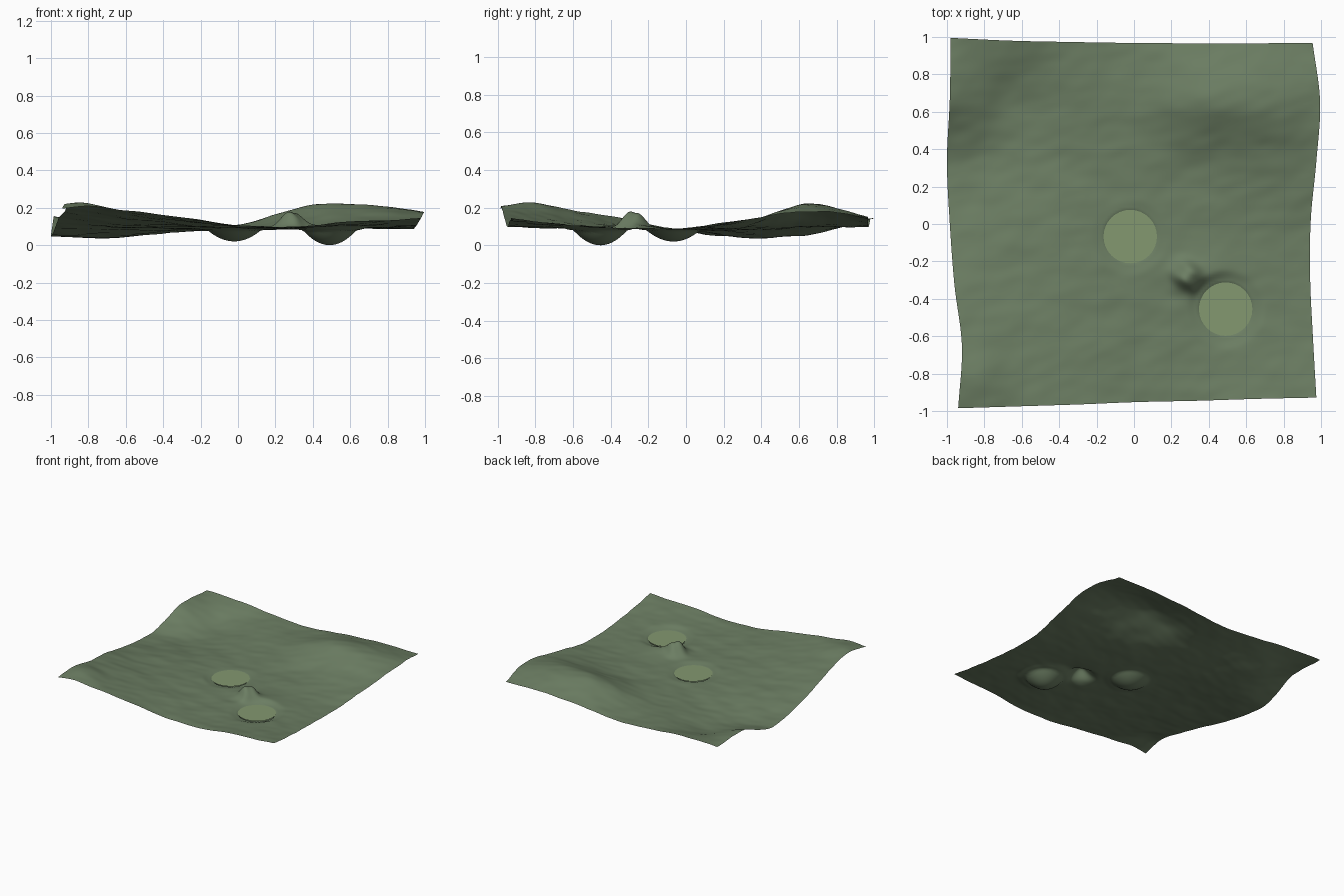
import bpy, bmesh, math
from mathutils import Vector, noise

if "Cube" in bpy.data.objects:
    bpy.data.objects.remove(bpy.data.objects["Cube"])

def material(name, rgb):
    m = bpy.data.materials.new(name)
    m.diffuse_color = (*rgb, 1)
    m.use_nodes = True
    m.node_tree.nodes["Principled BSDF"].inputs["Base Color"].default_value = m.diffuse_color
    return m

GRASS = material("dull green ground", (0.150, 0.209, 0.125))
WATER = material("light green water", (0.227, 0.314, 0.162))

# Coarse ground heights, rows from back to front, columns from left to right
HEIGHTS = [
    [.14, .14, .11, .10, .13, .15, .15],
    [.15, .06, .09, .11, .19, .215, .18],
    [.05, .04, .07, .085, .10, .13, .14],
    [.075, .08, .085, .085, .085, .09, .095],
    [.14, .11, .10, .09, .09, .09, .09],
    [.19, .15, .12, .095, .09, .10, .11],
    [.18, .18, .15, .105, .10, .13, .14]]
# Wavy outline of the sheet
LEFT = [-.98, -.985, -1, -.985, -.96, -.92, -.94]
RIGHT = [.955, .995, .975, .945, .942, .957, .975]
BACK = [.995, .98, .973, .968, .966, .966, .968]
FRONT = [-.985, -.975, -.965, -.952, -.945, -.935, -.928]

POND_Z, POND_R = .08, .143
PONDS = [(-.02, -.067, .06), (.49, -.455, .08)]   # x, y, depth

def spline(vals, t):
    """Smooth curve through evenly spaced values, t from 0 to 1."""
    n = len(vals) - 1
    f = min(max(t, 0), 1) * n
    i = min(int(f), n - 1)
    u = f - i
    p1, p2 = vals[i], vals[i + 1]
    p0 = vals[i - 1] if i else 2 * p1 - p2
    p3 = vals[i + 2] if i + 2 <= n else 2 * p2 - p1
    return p1 + .5 * u * (p2 - p0 + u * (2*p0 - 5*p1 + 4*p2 - p3 + u * (3*(p1 - p2) + p3 - p0)))

def smooth(t):
    t = min(max(t, 0), 1)
    return t * t * (3 - 2 * t)

def gauss(x, y, cx, cy, s):
    return math.exp(-((x - cx)**2 + (y - cy)**2) / (2 * s * s))

def ground(x, y, u, v):
    z = spline([spline(row, u) for row in HEIGHTS], v)
    # corner hill, back hill and fine folds
    z += .045 * gauss(x, y, -.83, -.86, .12) + .015 * gauss(x, y, .42, .68, .12)
    z += .007 * noise.noise(Vector((x * 5, y * 7, 3))) + .003 * noise.noise(Vector((x * 9 - y * 5, y * 14, 8)))
    # ridged mound between the ponds
    mound = .092 * gauss(x, y, .285, -.28, .05) * (1 + .12 * math.cos(70 * (x * .6 + y * .8)))
    z += mound + .02 * gauss(x, y, .42, -.24, .07)
    # pond bowls
    for px, py, depth in PONDS:
        d = math.hypot(x - px, y - py) / POND_R
        w = smooth((1.5 - d) / .5)
        z = z * (1 - w) + POND_Z * w - depth * max(0, 1 - d * d)
    return z

# Ground sheet
N = 140
bm = bmesh.new()
rows = []
for j in range(N + 1):
    v = j / N
    row = []
    for i in range(N + 1):
        u = i / N
        x = spline(LEFT, v) * (1 - u) + spline(RIGHT, v) * u
        y = spline(BACK, u) * (1 - v) + spline(FRONT, u) * v
        row.append(bm.verts.new((x, y, ground(x, y, u, v))))
    rows.append(row)
for j in range(N):
    for i in range(N):
        bm.faces.new((rows[j][i], rows[j + 1][i], rows[j + 1][i + 1], rows[j][i + 1])).smooth = True
mesh = bpy.data.meshes.new("ground")
bm.to_mesh(mesh)
bm.free()
mesh.materials.append(GRASS)
bpy.context.collection.objects.link(bpy.data.objects.new("ground", mesh))

# Flat pond surfaces
for k, (px, py, _) in enumerate(PONDS):
    bpy.ops.mesh.primitive_circle_add(vertices=32, radius=POND_R, fill_type='NGON',
                                      location=(px, py, POND_Z + .002))
    pond = bpy.context.object
    pond.name = f"pond_water_{k + 1}"
    pond.data.materials.append(WATER)
